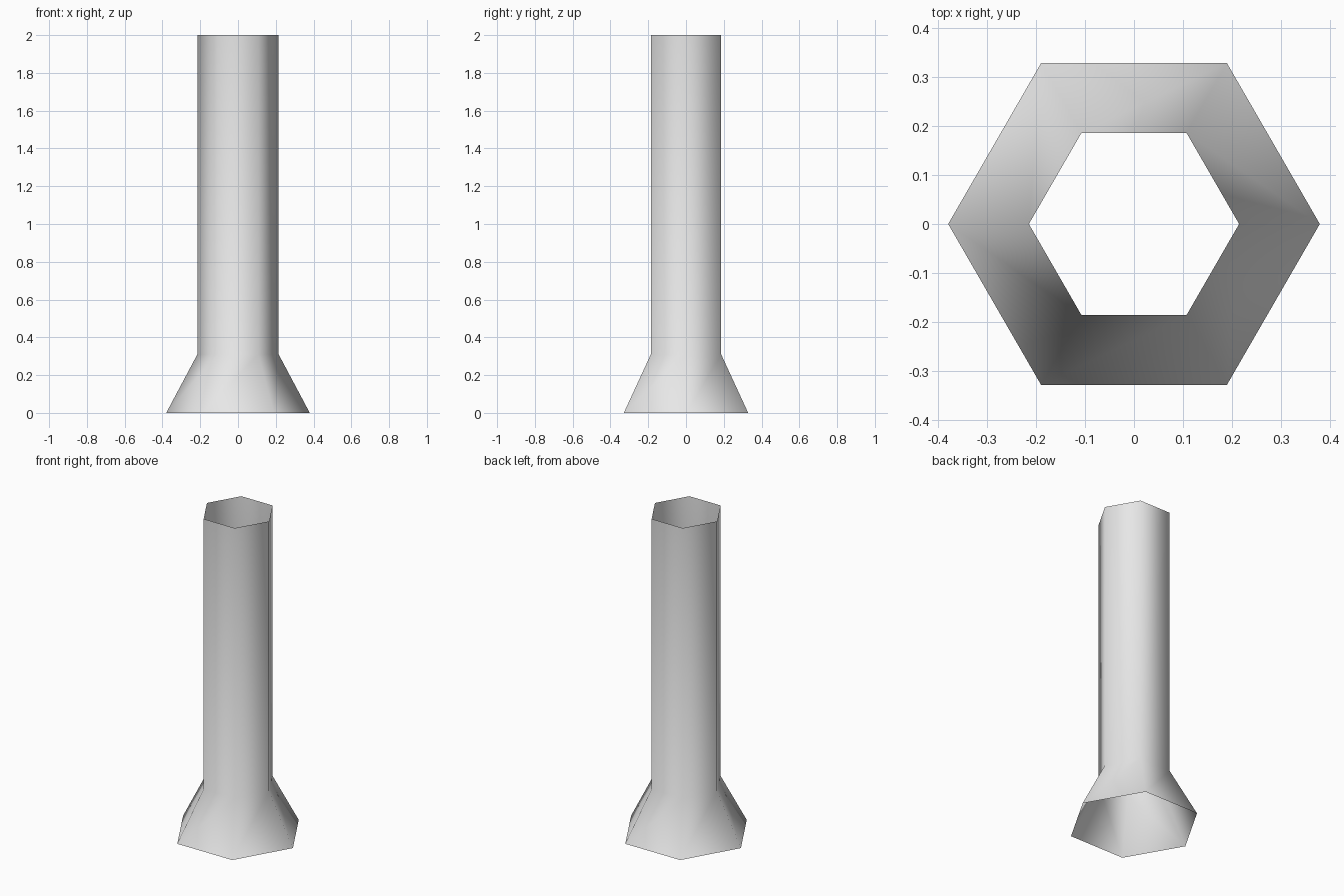
import bpy, bmesh
from math import cos, sin, tau

cube = bpy.data.objects.get("Cube")
if cube:
    bpy.data.objects.remove(cube, do_unlink=True)

SIDES = 6
# (radius, height) from the flared foot up to the open rim
PROFILE = [(0.38, 0.0), (0.215, 0.31), (0.215, 2.0)]

# Plain grey material
grey = bpy.data.materials.new("light_grey")
grey.use_nodes = True
colour = (0.8, 0.8, 0.8, 1)
grey.diffuse_color = colour
grey.node_tree.nodes["Principled BSDF"].inputs["Base Color"].default_value = colour

# Open hexagonal tube with a flared foot
bm = bmesh.new()
rings = [[bm.verts.new((r * cos(tau * i / SIDES), r * sin(tau * i / SIDES), z))
          for i in range(SIDES)] for r, z in PROFILE]
for low, high in zip(rings, rings[1:]):
    for i in range(SIDES):
        j = (i + 1) % SIDES
        face = bm.faces.new((low[i], low[j], high[j], high[i]))
        face.smooth = True

mesh = bpy.data.meshes.new("flared_tube")
bm.to_mesh(mesh)
bm.free()
mesh.materials.append(grey)
tube = bpy.data.objects.new("flared_tube", mesh)
bpy.context.collection.objects.link(tube)
